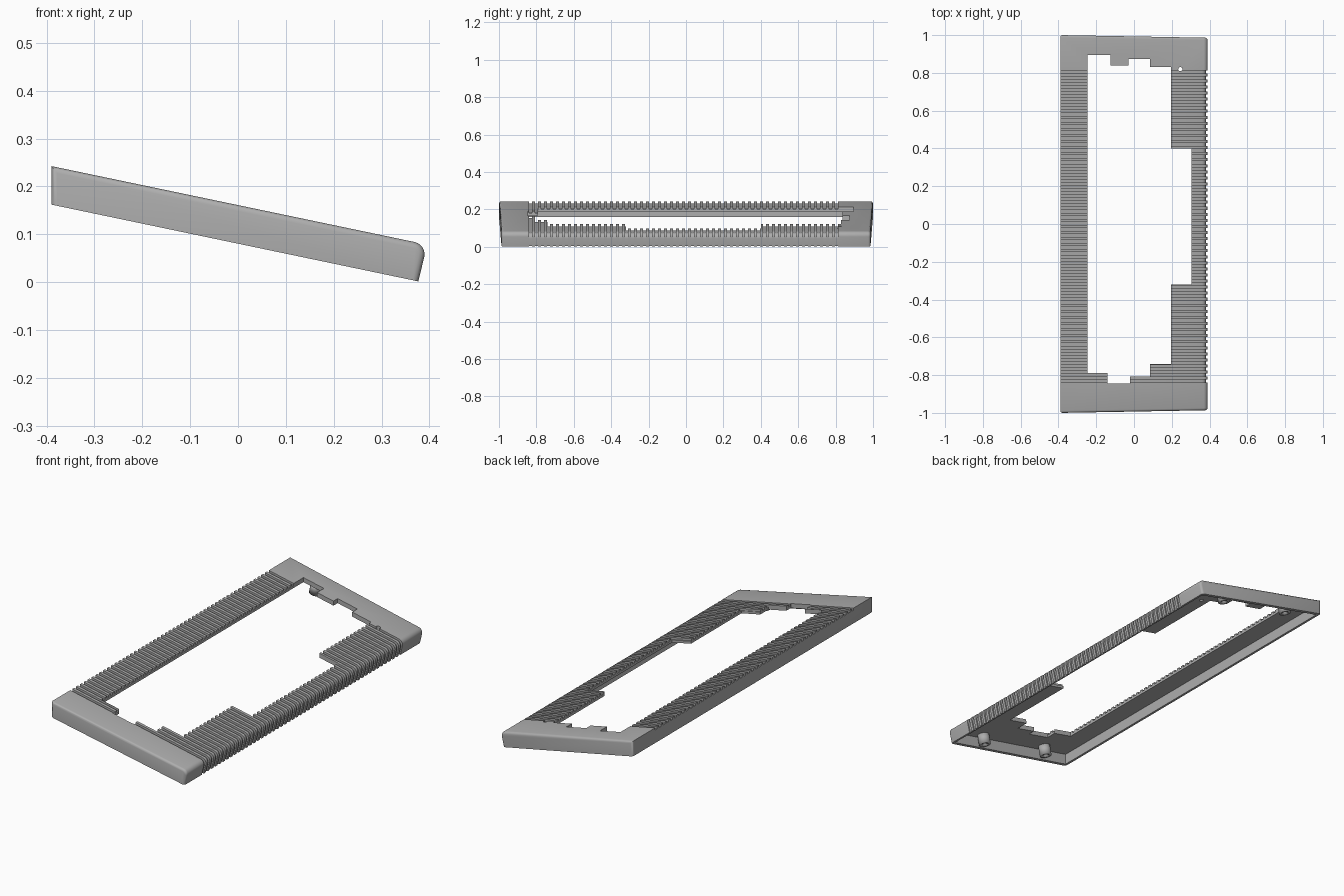
import bpy, bmesh, math
from mathutils import Vector

if "Cube" in bpy.data.objects:
    bpy.data.objects.remove(bpy.data.objects["Cube"])

SLOPE = -0.209            # fall of the top from left edge to rounded edge
TILT = math.atan(-SLOPE)

grey = bpy.data.materials.new("plain grey")
grey.use_nodes = True
grey.diffuse_color = (0.42, 0.42, 0.42, 1)
grey.node_tree.nodes["Principled BSDF"].inputs["Base Color"].default_value = (0.42, 0.42, 0.42, 1)


def finish(bm, name):
    bmesh.ops.recalc_face_normals(bm, faces=bm.faces)
    mesh = bpy.data.meshes.new(name)
    bm.to_mesh(mesh)
    bm.free()
    mesh.materials.append(grey)
    ob = bpy.data.objects.new(name, mesh)
    bpy.context.collection.objects.link(ob)
    return ob


def add_prism(bm, points, offset):
    """Extrude a closed outline by an offset vector."""
    face = bm.faces.new([bm.verts.new(p) for p in points])
    out = bmesh.ops.extrude_face_region(bm, geom=[face])["geom"]
    verts = [g for g in out if isinstance(g, bmesh.types.BMVert)]
    bmesh.ops.translate(bm, verts=verts, vec=offset)


def section(inset_top, inset_side, drop, inset_left):
    """Side outline of the sloping body: flat left, rounded right shoulder."""
    left = -0.39 + inset_left
    top = lambda x: 0.2425 + SLOPE * (x + 0.39) - inset_top
    right = 0.39 - inset_side
    radius = 0.026
    pts = [(left, 0.162 + SLOPE * (left + 0.39) - drop), (left, top(left))]
    cx = right - radius
    cz = top(cx) - radius / math.cos(TILT)
    for i in range(7):
        a = math.pi / 2 - TILT - i * math.pi / 12
        pts.append((cx + radius * math.cos(a), cz + radius * math.sin(a)))
    bottom = 0.0015 - drop
    pts.append((0.377 - inset_side - 0.2 * drop, bottom))
    return pts


def taper(bm):
    # ends close in slightly towards the low side
    for v in bm.verts:
        v.co.y *= 1 - 0.014 * (v.co.x + 0.39) / 0.78


def cut(ob, cutter):
    mod = ob.modifiers.new("cut", "BOOLEAN")
    mod.operation = "DIFFERENCE"
    mod.solver = "EXACT"
    mod.object = cutter
    bpy.context.view_layer.objects.active = ob
    bpy.ops.object.modifier_apply(modifier=mod.name)
    bpy.data.objects.remove(cutter)


def smooth(ob):
    bpy.ops.object.select_all(action="DESELECT")
    ob.select_set(True)
    bpy.context.view_layer.objects.active = ob
    bpy.ops.object.shade_smooth_by_angle(angle=math.radians(35))


# Outer body with softened end edges
bm = bmesh.new()
add_prism(bm, [(x, -1, z) for x, z in section(0, 0, 0, 0)], (0, 2, 0))
taper(bm)
edges = []
for e in bm.edges:
    a, b = (v.co for v in e.verts)
    under = all(v.co.z < 0.163 + SLOPE * (v.co.x + 0.39) for v in e.verts)
    if a.y * b.y > 0 and not under:
        edges.append(e)
bmesh.ops.bevel(bm, geom=edges, offset=0.012, segments=3, profile=0.5, affect="EDGES")
frame = finish(bm, "frame_shell")

# Hollow underside
bm = bmesh.new()
add_prism(bm, [(x, -0.982, z) for x, z in section(0.024, 0.018, 0.05, 0.016)], (0, 1.964, 0))
taper(bm)
cut(frame, finish(bm, "hollow_cutter"))

# Stepped opening
outline = [(-0.245, 0.895), (-0.125, 0.895), (-0.125, 0.838), (-0.03, 0.838), (-0.03, 0.873),
           (0.085, 0.873), (0.085, 0.83), (0.195, 0.83), (0.195, 0.4), (0.305, 0.4),
           (0.305, -0.32), (0.195, -0.32), (0.195, -0.74), (0.085, -0.74), (0.085, -0.808),
           (-0.02, -0.808), (-0.02, -0.845), (-0.14, -0.845), (-0.14, -0.79), (-0.245, -0.79)]
bm = bmesh.new()
add_prism(bm, [(x, y, -0.2) for x, y in outline], (0, 0, 0.7))
cut(frame, finish(bm, "opening_cutter"))

# Small round hole
bm = bmesh.new()
ring = [2 * math.pi * i / 20 for i in range(20)]
add_prism(bm, [(0.245 + 0.011 * math.cos(a), 0.82 + 0.011 * math.sin(a), -0.2) for a in ring], (0, 0, 0.7))
cut(frame, finish(bm, "hole_cutter"))

# Grooves across the top and down the rounded side
RIBS, START, END = 52, -0.84, 0.83
pitch = (END - START) / RIBS
inner = section(0.011, 0.009, 0.05, -0.02)[1:]
outer = section(-0.05, -0.05, 0.05, -0.02)[1:]
loop = inner + outer[::-1]
bm = bmesh.new()
for i in range(RIBS):
    y = START + i * pitch
    add_prism(bm, [(x, y, z) for x, z in loop], (0, pitch * 0.5, 0))
cut(frame, finish(bm, "groove_cutter"))
smooth(frame)

# Screw bosses inside both end walls
for end, label in ((-1, "front"), (1, "back")):
    for x, side in ((-0.2, "right"), (0.2, "left")):
        bm = bmesh.new()
        bmesh.ops.create_cone(bm, cap_ends=False, segments=20, radius1=0.03, radius2=0.03, depth=0.058)
        boss = finish(bm, f"{label}_{side}_screw_boss")
        boss.location = Vector((x, end * 0.937, 0.112 + SLOPE * x))
        boss.rotation_euler.y = TILT
        wall = boss.modifiers.new("wall", "SOLIDIFY")
        wall.thickness = 0.014
        smooth(boss)
